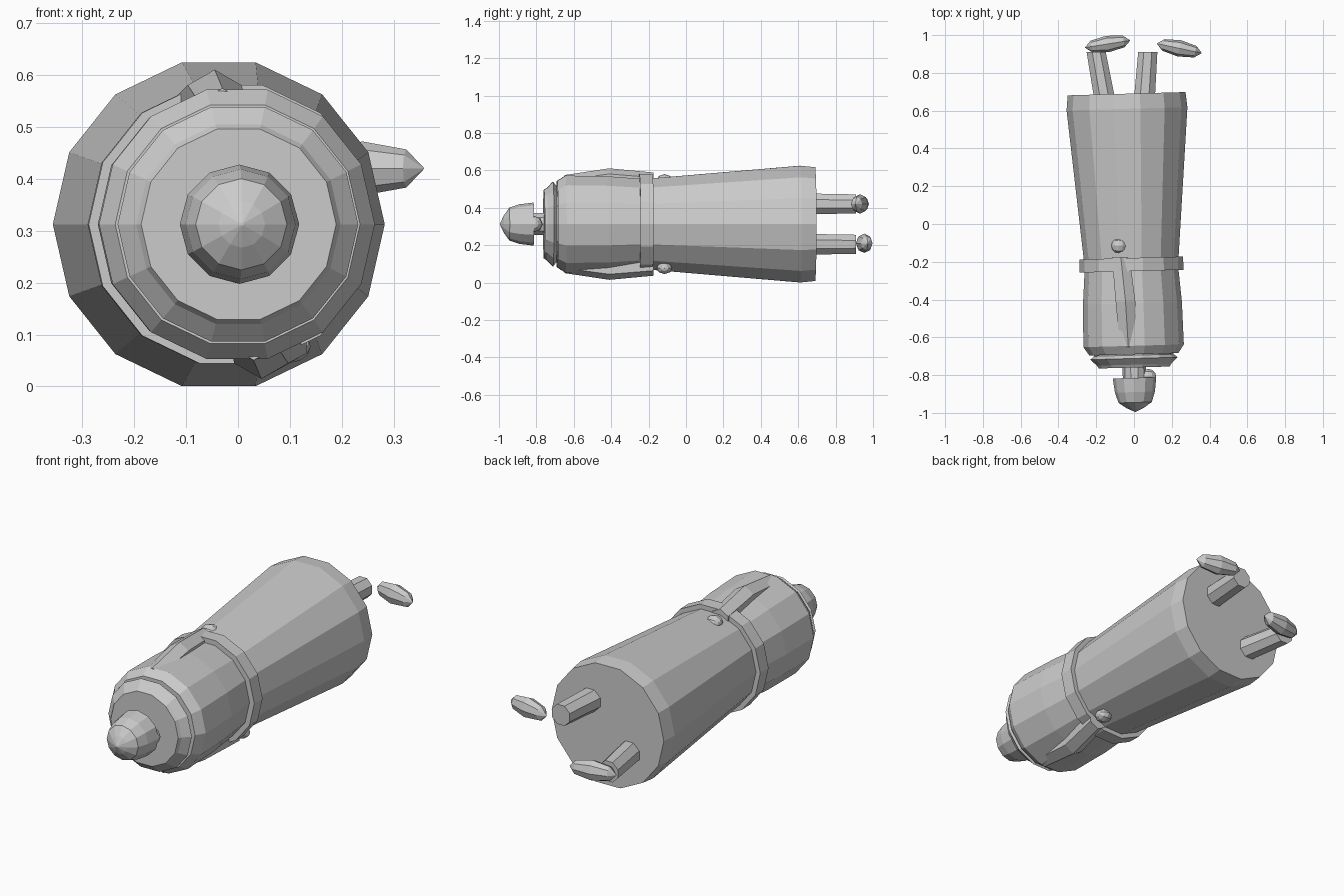
import bpy, bmesh
from math import radians, cos, sin, pi
from mathutils import Matrix, Vector

cube = bpy.data.objects.get("Cube")
if cube:
    bpy.data.objects.remove(cube, do_unlink=True)

MID = 0.3125
# body axis lies along y, turned slightly
BODY = Matrix.Translation((-0.02, 0, MID)) @ Matrix.Rotation(radians(1.6), 4, 'Z')


def finish(name, bm):
    bmesh.ops.recalc_face_normals(bm, faces=bm.faces)
    mesh = bpy.data.meshes.new(name)
    bm.to_mesh(mesh)
    bm.free()
    obj = bpy.data.objects.new(name, mesh)
    bpy.context.collection.objects.link(obj)
    return obj


def tube(name, stations, sides, matrix=Matrix(), turn=0.0):
    """Skin rings given as (centre, radius), each facing along y, with closed ends."""
    bm = bmesh.new()
    rings = []
    for centre, r in stations:
        ring = []
        for i in range(sides):
            a = 2 * pi * i / sides + turn
            ring.append(bm.verts.new(matrix @ (Vector(centre) + Vector((r * cos(a), 0, r * sin(a))))))
        rings.append(ring)
    for a, b in zip(rings, rings[1:]):
        for i in range(sides):
            j = (i + 1) % sides
            bm.faces.new((a[i], a[j], b[j], b[i]))
    bm.faces.new(rings[0])
    bm.faces.new(rings[-1])
    return finish(name, bm)


def lathe(name, profile, sides=14):
    return tube(name, [((0, y, 0), r) for y, r in profile], sides, BODY)


def ball(name, centre, size, segments=8, rings=6, yaw=0):
    """Faceted ellipsoid with its poles along x."""
    bm = bmesh.new()
    m = (Matrix.Translation(centre) @ Matrix.Rotation(radians(yaw), 4, 'Z')
         @ Matrix.Diagonal((*size, 1)) @ Matrix.Rotation(pi / 2, 4, 'Y'))
    bmesh.ops.create_uvsphere(bm, u_segments=segments, v_segments=rings, radius=1, matrix=m)
    return finish(name, bm)


# Robe, belt and collar
lathe("robe_skirt", [(-0.25, 0.245), (-0.17, 0.252), (0.61, 0.32), (0.69, 0.312)])
lathe("robe_chest", [(-0.69, 0.236), (-0.645, 0.266), (-0.42, 0.262), (-0.2, 0.245)])
lathe("belt", [(-0.25, 0.275), (-0.18, 0.275)])
lathe("collar", [(-0.76, 0.188), (-0.745, 0.197), (-0.712, 0.232), (-0.695, 0.21), (-0.68, 0.21)])

# Head
lathe("neck", [(-0.84, 0.062), (-0.74, 0.062)], 10)
lathe("hat", [(-0.995, 0.003), (-0.975, 0.045), (-0.945, 0.088), (-0.89, 0.106), (-0.815, 0.115)], 12)
ball("nose", (0.075, -0.81, MID), (0.043, 0.043, 0.043))

# Arms swing opposite ways, legs likewise
for side, up, shoulder, elbow, wrist, hand in (
        ("left", 1, -0.03, -0.045, -0.07, -0.08),
        ("right", -1, 0.03, 0.045, 0.085, 0.1)):
    tube(side + "_sleeve", [((shoulder, -0.65, MID + up * 0.21), 0.052),
                            ((elbow, -0.41, MID + up * 0.238), 0.06),
                            ((wrist, -0.175, MID + up * 0.222), 0.054)], 6, turn=pi / 6)
    ball(side + "_hand", (hand, -0.115, MID + up * 0.235), (0.04, 0.042, 0.032))

for side, up, hip, ankle, foot, yaw in (
        ("left", 1, 0.055, 0.073, (0.24, 0.93, 0.42), -12),
        ("right", -1, -0.155, -0.2, (-0.14, 0.953, 0.21), 9)):
    z = MID + up * 0.108
    tube(side + "_leg", [((hip, 0.66, z), 0.06), ((ankle, 0.91, z), 0.055)], 8, turn=pi / 8)
    ball(side + "_foot", foot, (0.122, 0.044, 0.052), 8, 4, yaw)
